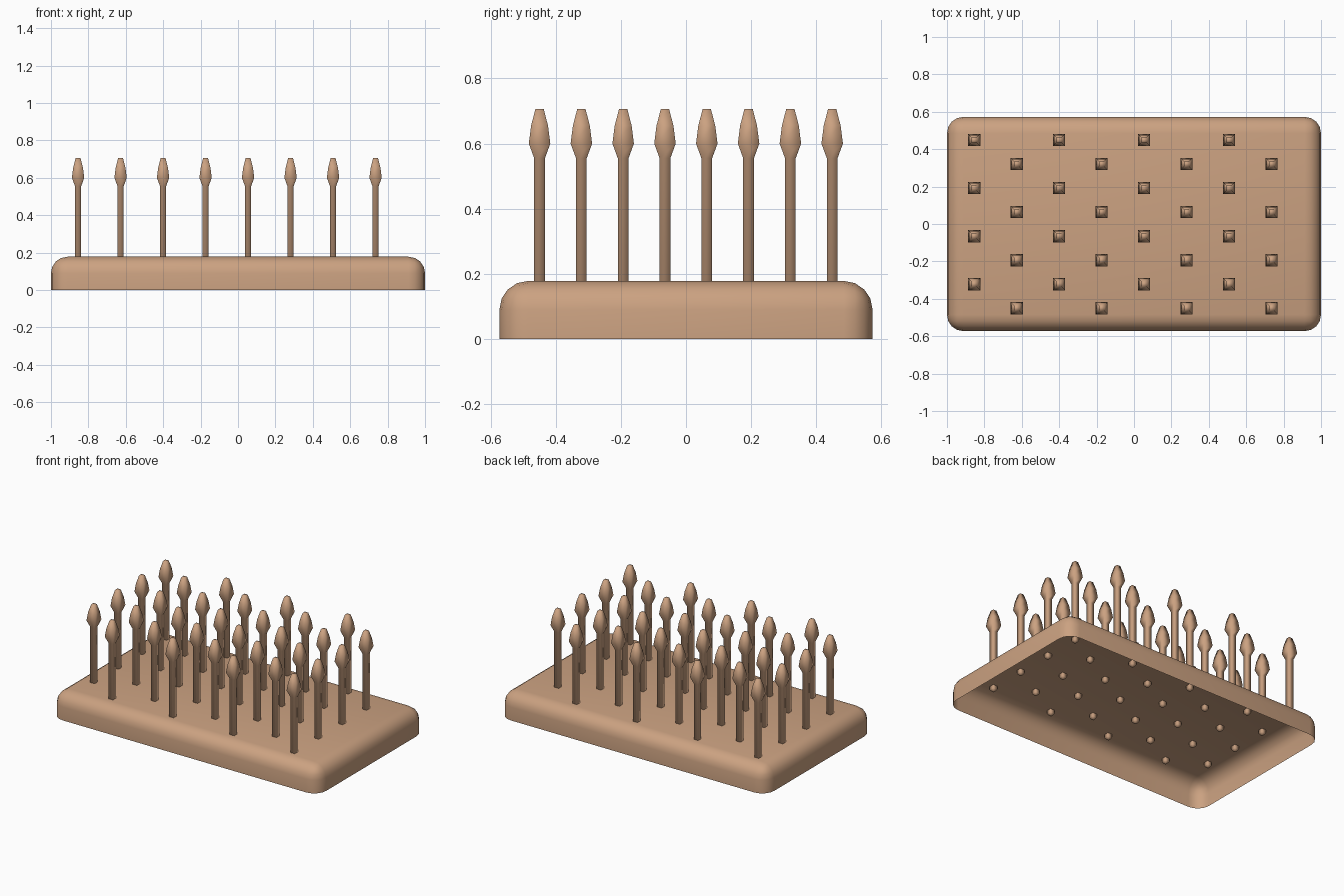
import bpy, bmesh

if "Cube" in bpy.data.objects:
    bpy.data.objects.remove(bpy.data.objects["Cube"])

mat = bpy.data.materials.new("tan")
mat.diffuse_color = (0.60, 0.36, 0.22, 1)
mat.use_nodes = True
mat.node_tree.nodes["Principled BSDF"].inputs["Base Color"].default_value = mat.diffuse_color


def finish(bm, name, angle):
    me = bpy.data.meshes.new(name)
    bm.to_mesh(me)
    bm.free()
    me.materials.append(mat)
    ob = bpy.data.objects.new(name, me)
    bpy.context.collection.objects.link(ob)
    bpy.ops.object.select_all(action='DESELECT')
    ob.select_set(True)
    bpy.context.view_layer.objects.active = ob
    bpy.ops.object.shade_smooth_by_angle(angle=angle)
    return ob


# Base: thin shell, open underneath, with rounded corners and top edge
bm = bmesh.new()
bmesh.ops.create_cube(bm, size=1)
for v in bm.verts:
    v.co = (v.co.x * 2, v.co.y * 1.146, (v.co.z + 0.5) * 0.178)
bottom = [f for f in bm.faces if f.normal.z < -0.5]
bmesh.ops.delete(bm, geom=bottom, context='FACES_ONLY')
rounded = [e for e in bm.edges if not e.is_boundary]
bmesh.ops.bevel(bm, geom=rounded, offset=0.088, segments=4, profile=0.5,
                affect='EDGES', clamp_overlap=True)
finish(bm, "base_shell", 0.9)

# Spikes: square profile (half width, height) with a barbed head
PROFILE = [(0.008, 0.143), (0.0165, 0.155), (0.0165, 0.555), (0.033, 0.60),
           (0.026, 0.655), (0.0125, 0.707)]


def spike(bm, x, y):
    rings = [[bm.verts.new((x + sx * r, y + sy * r, z))
              for sx, sy in ((-1, -1), (1, -1), (1, 1), (-1, 1))]
             for r, z in PROFILE]
    for a, b in zip(rings, rings[1:]):
        for i in range(4):
            j = (i + 1) % 4
            bm.faces.new((a[i], a[j], b[j], b[i]))
    bm.faces.new(rings[0][::-1])
    bm.faces.new(rings[-1])


# Staggered rows, back to front
bm = bmesh.new()
for row in range(8):
    for col in range(4):
        spike(bm, -0.855 + 0.2272 * (2 * col + row % 2), 0.449 - 0.1284 * row)
finish(bm, "spikes", 1.65)
